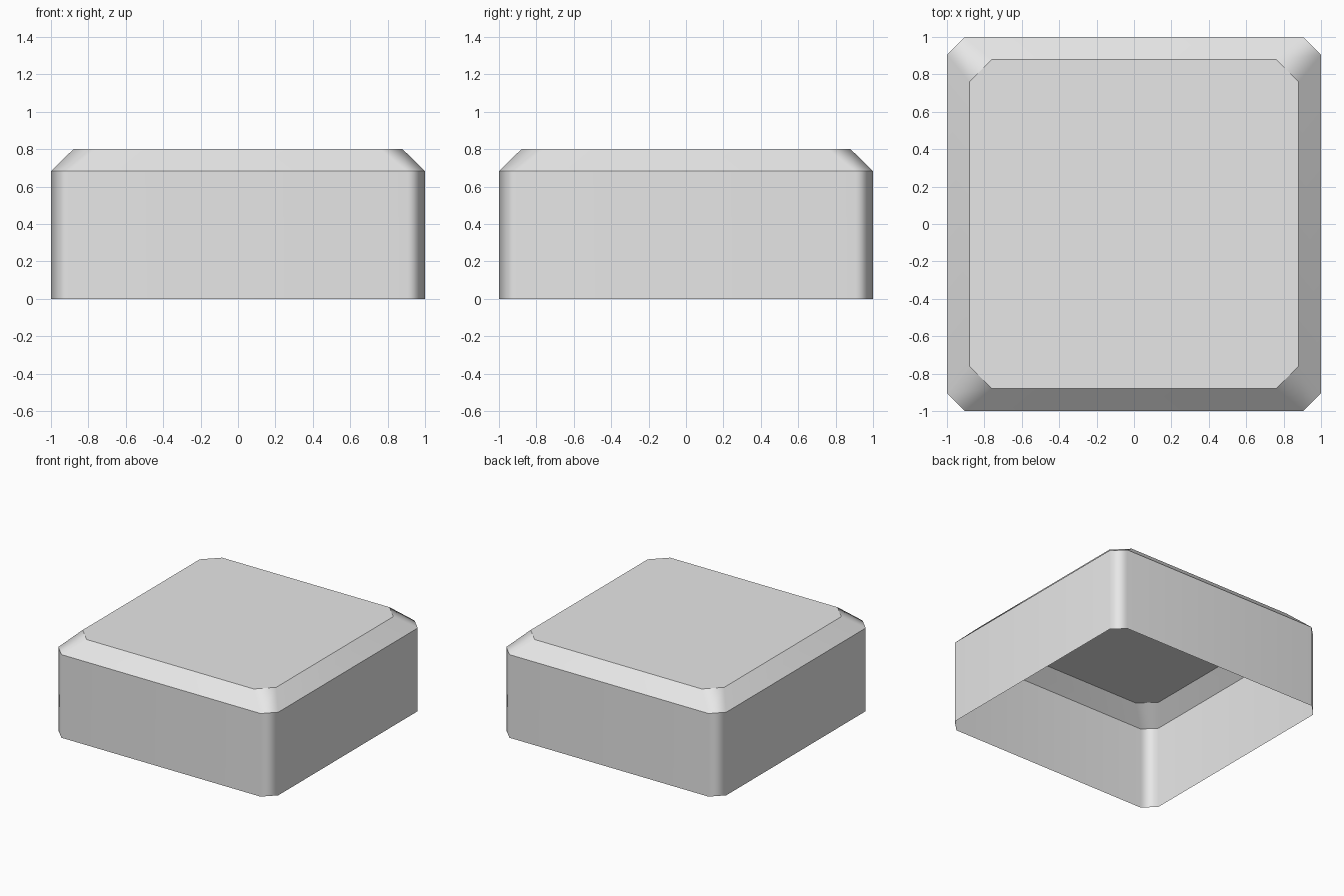
import bpy
import bmesh

default_cube = bpy.data.objects.get("Cube")
if default_cube:
    bpy.data.objects.remove(default_cube, do_unlink=True)

# Single plain grey
grey = bpy.data.materials.new("light_grey")
grey.use_nodes = True
grey.diffuse_color = (0.8, 0.8, 0.8, 1)
grey.node_tree.nodes["Principled BSDF"].inputs["Base Color"].default_value = grey.diffuse_color


def add_ring(bm, half, corner, z):
    """Square outline with cut corners, counter-clockwise."""
    c = half - corner
    points = [(half, c), (c, half)]
    outline = []
    for _ in range(4):
        outline += points
        points = [(-y, x) for x, y in points]
    return [bm.verts.new((x, y, z)) for x, y in outline]


# Hollow cap: upright walls, sloped shoulder and flat lid, open underneath
bm = bmesh.new()
rings = [add_ring(bm, 1.0, 0.095, 0.0),
         add_ring(bm, 1.0, 0.095, 0.683),
         add_ring(bm, 0.88, 0.12, 0.8)]
for low, high in zip(rings, rings[1:]):
    for i in range(8):
        j = (i + 1) % 8
        bm.faces.new((low[i], low[j], high[j], high[i]))
bm.faces.new(rings[-1])

# Corners blend smoothly, horizontal rims stay crisp
for face in bm.faces:
    face.smooth = True
for edge in bm.edges:
    a, b = edge.verts
    edge.smooth = abs(a.co.z - b.co.z) > 0.01

mesh = bpy.data.meshes.new("cap_shell")
bm.to_mesh(mesh)
bm.free()
mesh.materials.append(grey)
cap = bpy.data.objects.new("cap_shell", mesh)
bpy.context.collection.objects.link(cap)

# Keep the large faces flat in shading
weighted = cap.modifiers.new("weighted_normals", "WEIGHTED_NORMAL")
weighted.keep_sharp = True
